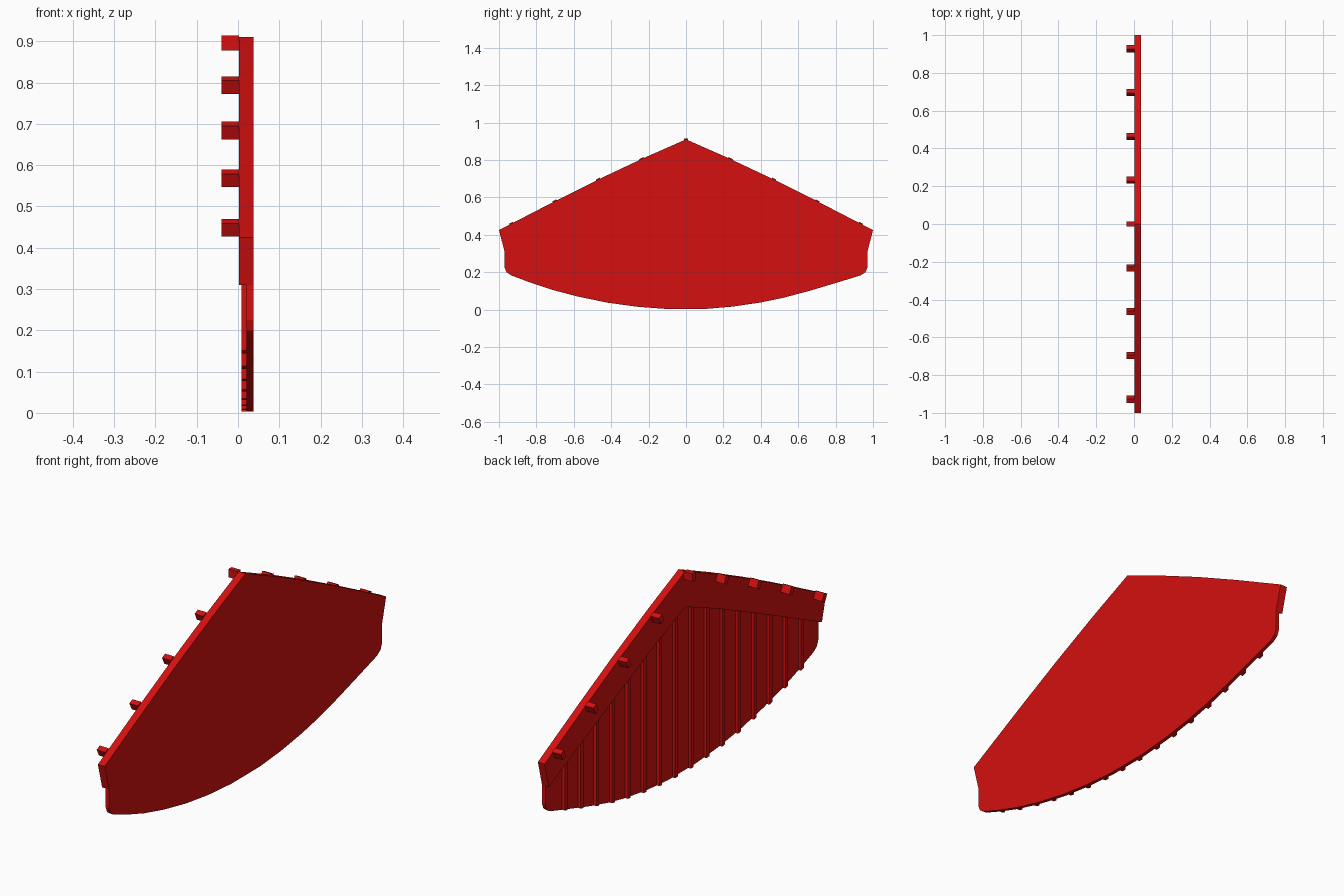
import bpy
import bmesh
from math import atan2
from mathutils import Matrix, Vector

cube = bpy.data.objects.get("Cube")
if cube:
    bpy.data.objects.remove(cube)

red = bpy.data.materials.new("red_plastic")
red.use_nodes = True
colour = (0.66, 0.005, 0.005, 1)
red.diffuse_color = colour
red.node_tree.nodes["Principled BSDF"].inputs["Base Color"].default_value = colour

OUTER, PANEL_BACK, RIB_BACK, BAND_BACK, PEG_BACK = 0.037, 0.021, 0.008, 0.003, -0.04


def finish(bm, name):
    bmesh.ops.recalc_face_normals(bm, faces=bm.faces)
    mesh = bpy.data.meshes.new(name)
    bm.to_mesh(mesh)
    bm.free()
    mesh.materials.append(red)
    obj = bpy.data.objects.new(name, mesh)
    bpy.context.collection.objects.link(obj)


def slab(name, outline, x0, x1):
    """Extrude a (y, z) outline from x0 to x1."""
    bm = bmesh.new()
    face = bm.faces.new([bm.verts.new((x0, y, z)) for y, z in outline])
    side = bmesh.ops.extrude_face_region(bm, geom=[face])
    moved = [g for g in side["geom"] if isinstance(g, bmesh.types.BMVert)]
    bmesh.ops.translate(bm, verts=moved, vec=(x1 - x0, 0, 0))
    finish(bm, name)


def height(points, y):
    """Height of a polyline at y."""
    for (a, za), (b, zb) in zip(points, points[1:]):
        if a <= y <= b:
            return za + (zb - za) * (y - a) / (b - a)


def mirrored(half):
    return [(-y, z) for y, z in reversed(half) if y > 0] + half


# Edge profiles
ridge = mirrored([(0, 0.91), (0.22, 0.813), (0.46, 0.7), (0.7, 0.58), (1, 0.425)])
band_low = mirrored([(0, 0.75), (0.25, 0.645), (0.5, 0.53), (0.75, 0.414), (0.97, 0.31)])
bottom = [(-0.97, 0.225), (-0.96, 0.2), (-0.935, 0.183), (-0.84, 0.147), (-0.72, 0.107),
          (-0.58, 0.07), (-0.42, 0.037), (-0.26, 0.015), (-0.1, 0.003), (0.1, 0.003),
          (0.25, 0.016), (0.4, 0.038), (0.52, 0.063), (0.66, 0.1), (0.8, 0.142),
          (0.935, 0.183), (0.96, 0.2), (0.97, 0.225)]

# Thin blade and the thick band along its upper edge
slab("blade_panel", bottom + list(reversed(band_low)), PANEL_BACK, OUTER)
slab("upper_band", band_low + list(reversed(ridge)), BAND_BACK, OUTER)

# Vertical stiffening ribs on the inner face
for i in range(16):
    y = (i - 7.5) * 0.112
    a, b = y - 0.01, y + 0.01
    slab("rib_%02d" % (i + 1),
         [(a, height(bottom, a)), (b, height(bottom, b)),
          (b, height(band_low, b)), (a, height(band_low, a))],
         RIB_BACK, PANEL_BACK)

# Mounting pegs tilted to follow the ridge
for i in range(-4, 5):
    y = i * 0.232
    e = 0.02
    tilt = atan2(height(ridge, y + e) - height(ridge, y - e), 2 * e)
    bm = bmesh.new()
    bmesh.ops.create_cube(bm, size=1)
    place = (Matrix.Translation(Vector(((PEG_BACK + BAND_BACK) / 2, y, height(ridge, y) - 0.014)))
             @ Matrix.Rotation(tilt, 4, 'X')
             @ Matrix.Diagonal((BAND_BACK - PEG_BACK, 0.024, 0.036, 1)))
    bmesh.ops.transform(bm, matrix=place, verts=bm.verts)
    finish(bm, "mounting_peg_%d" % (i + 5))
